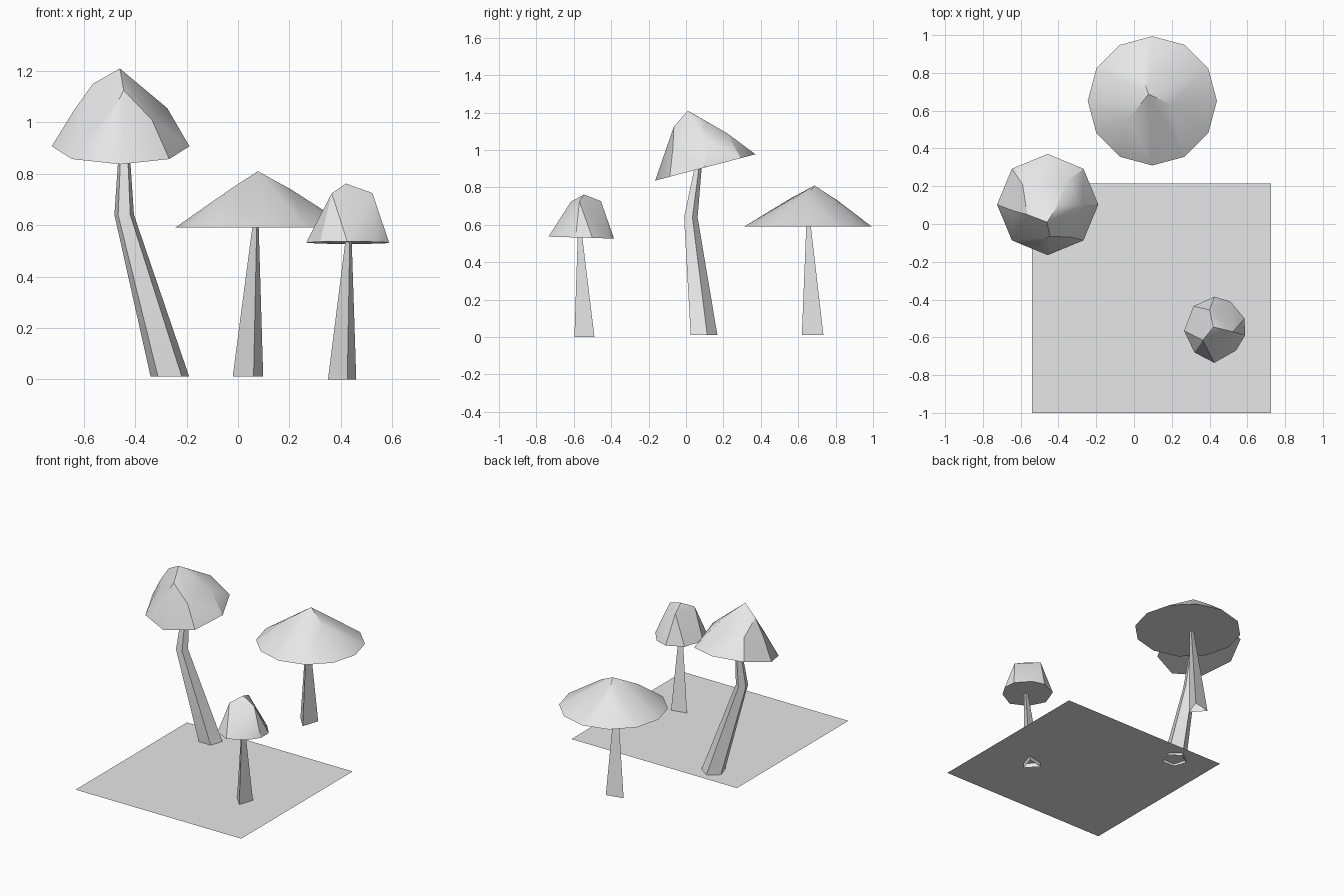
import bpy, bmesh, math
from mathutils import Vector

if "Cube" in bpy.data.objects:
    bpy.data.objects.remove(bpy.data.objects["Cube"], do_unlink=True)

grey = bpy.data.materials.new("light_grey")
grey.use_nodes = True
grey.diffuse_color = (0.8, 0.8, 0.8, 1)
grey.node_tree.nodes["Principled BSDF"].inputs["Base Color"].default_value = (0.8, 0.8, 0.8, 1)


def finish(bm, name):
    """Turn a bmesh into a named object with sharp-edged smooth shading."""
    mesh = bpy.data.meshes.new(name)
    bmesh.ops.recalc_face_normals(bm, faces=bm.faces)
    bm.to_mesh(mesh)
    bm.free()
    mesh.materials.append(grey)
    obj = bpy.data.objects.new(name, mesh)
    bpy.context.collection.objects.link(obj)
    bpy.ops.object.select_all(action="DESELECT")
    obj.select_set(True)
    bpy.context.view_layer.objects.active = obj
    bpy.ops.object.shade_smooth_by_angle(angle=math.radians(30))
    return obj


def stem(name, sides, turn, sections):
    """Open-ended tapering tube through (x, y, z, radius) sections."""
    bm = bmesh.new()
    rings = []
    for x, y, z, r in sections:
        angles = [math.radians(turn) + math.tau * i / sides for i in range(sides)]
        rings.append([bm.verts.new((x + r * math.cos(a), y + r * math.sin(a), z)) for a in angles])
    for low, high in zip(rings, rings[1:]):
        for i in range(sides):
            j = (i + 1) % sides
            bm.faces.new((low[i], low[j], high[j], high[i]))
    return finish(bm, name)


def rim(centre, radius, sides, turn=90, slope=0):
    """Points of a regular rim, rising towards the back by the slope."""
    points = []
    for i in range(sides):
        a = math.radians(turn) + math.tau * i / sides
        x, y = radius * math.cos(a), radius * math.sin(a)
        points.append(Vector(centre) + Vector((x, y, slope * y)))
    return points


def cap(name, crown, rim_points):
    """Faceted convex cap spanning the crown points and the rim."""
    bm = bmesh.new()
    for p in [*crown, *rim_points]:
        bm.verts.new(p)
    bmesh.ops.convex_hull(bm, input=bm.verts)
    bmesh.ops.dissolve_limit(bm, angle_limit=math.radians(4), verts=bm.verts, edges=bm.edges)
    return finish(bm, name)


# Ground sheet
bm = bmesh.new()
bm.faces.new([bm.verts.new((x, y, 0.03)) for x, y in
              ((-0.54, -1), (0.725, -1), (0.725, 0.215), (-0.54, 0.215))])
finish(bm, "ground_sheet")

# Tall bent mushroom with a tilted cap
stem("tall_stem", 5, 90, [(-0.265, 0.089, 0.01, 0.079), (-0.443, 0.022, 0.64, 0.04),
                          (-0.443, 0.065, 0.92, 0.02)])
cap("tall_cap",
    [(-0.46, 0.01, 1.21),
     (-0.445, -0.065, 1.125), (-0.565, 0.05, 1.15), (-0.4, 0.1, 1.155),
     (-0.51, -0.105, 1.0), (-0.335, -0.07, 1.01), (-0.275, 0.1, 1.055),
     (-0.36, 0.22, 1.09), (-0.59, 0.21, 1.08), (-0.64, 0.07, 1.045)],
    rim((-0.457, 0.103, 0.907), 0.268, 8, slope=0.262))

# Wide mushroom
stem("wide_stem", 3, -78, [(0.046, 0.688, 0.01, 0.07), (0.07, 0.657, 0.6, 0.014)])
cap("wide_cap",
    [(0.077, 0.687, 0.81), (0.035, 0.81, 0.73), (0.205, 0.63, 0.74), (-0.027, 0.56, 0.742)],
    rim((0.097, 0.652, 0.59), 0.342, 12))

# Small mushroom
stem("small_stem", 3, -78, [(0.412, -0.533, 0, 0.065), (0.432, -0.565, 0.545, 0.014)])
cap("small_cap",
    [(0.42, -0.545, 0.762), (0.4, -0.455, 0.727), (0.365, -0.615, 0.724), (0.523, -0.57, 0.725)],
    [(x, y, 0.515 - 0.03 * y - 0.0) for x, y in
     ((0.425, -0.385), (0.51, -0.41), (0.585, -0.5), (0.588, -0.59), (0.54, -0.67),
      (0.425, -0.735), (0.32, -0.68), (0.265, -0.565), (0.315, -0.435))])
